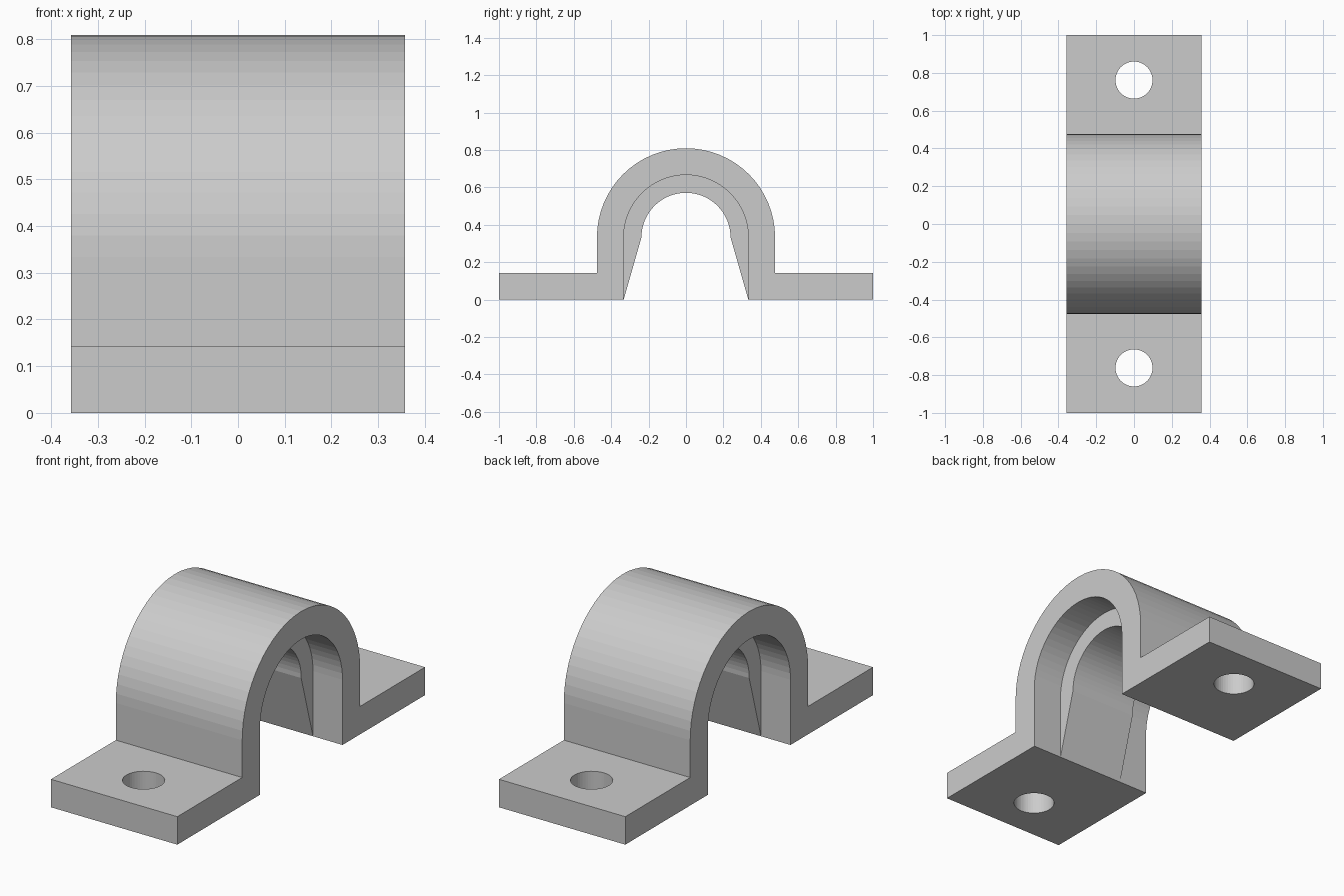
import bpy, bmesh, math

if "Cube" in bpy.data.objects:
    bpy.data.objects.remove(bpy.data.objects["Cube"])

U = 1 / 21            # design unit: total length is 42 units
HALF_W = 7.5 * U      # half strap width
RIB_W = 4 * U         # half rib width
ARCH_Z = 7 * U        # height of the arch centre
SEG = 32              # facets per half circle


def arc(r):
    """Half circle in the YZ plane, from +y over the top to -y."""
    return [(r * math.cos(math.pi * i / SEG), ARCH_Z + r * math.sin(math.pi * i / SEG))
            for i in range(SEG + 1)]


def section(inner_r):
    """Closed strap outline: outer side, then the inner opening."""
    outer = [(21 * U, 0), (21 * U, 3 * U), (10 * U, 3 * U)] + arc(10 * U)
    outer += [(-10 * U, 3 * U), (-21 * U, 3 * U), (-21 * U, 0)]
    inner = [(-7 * U, 0)] + arc(inner_r)[::-1] + [(7 * U, 0)]
    return outer + inner


# Strap with its inner rib: loft plain and ribbed sections along x
plain, ribbed = section(7 * U), section(5 * U)
stations = [(-HALF_W, plain), (-RIB_W, plain), (-RIB_W, ribbed),
            (RIB_W, ribbed), (RIB_W, plain), (HALF_W, plain)]
bm = bmesh.new()
rings = [[bm.verts.new((x, y, z)) for y, z in pts] for x, pts in stations]
n = len(plain)
for a, b in zip(rings, rings[1:]):
    for i in range(n):
        j = (i + 1) % n
        bm.faces.new((a[i], a[j], b[j], b[i]))
bm.faces.new(rings[0])
bm.faces.new(rings[-1][::-1])
bmesh.ops.remove_doubles(bm, verts=bm.verts, dist=1e-5)
bmesh.ops.recalc_face_normals(bm, faces=bm.faces)
mesh = bpy.data.meshes.new("pipe_strap")
bm.to_mesh(mesh)
bm.free()
strap = bpy.data.objects.new("pipe_strap", mesh)
bpy.context.collection.objects.link(strap)

# Screw holes through both feet
for side, name in ((1, "back"), (-1, "front")):
    bpy.ops.mesh.primitive_cylinder_add(vertices=48, radius=0.098, depth=0.4,
                                        location=(0, side * 16 * U, 1.5 * U))
    cutter = bpy.context.object
    cutter.name = name + "_hole_cutter"
    cutter.hide_render = True
    cutter.display_type = 'WIRE'
    mod = strap.modifiers.new(name + "_hole", 'BOOLEAN')
    mod.operation = 'DIFFERENCE'
    mod.solver = 'EXACT'
    mod.object = cutter
